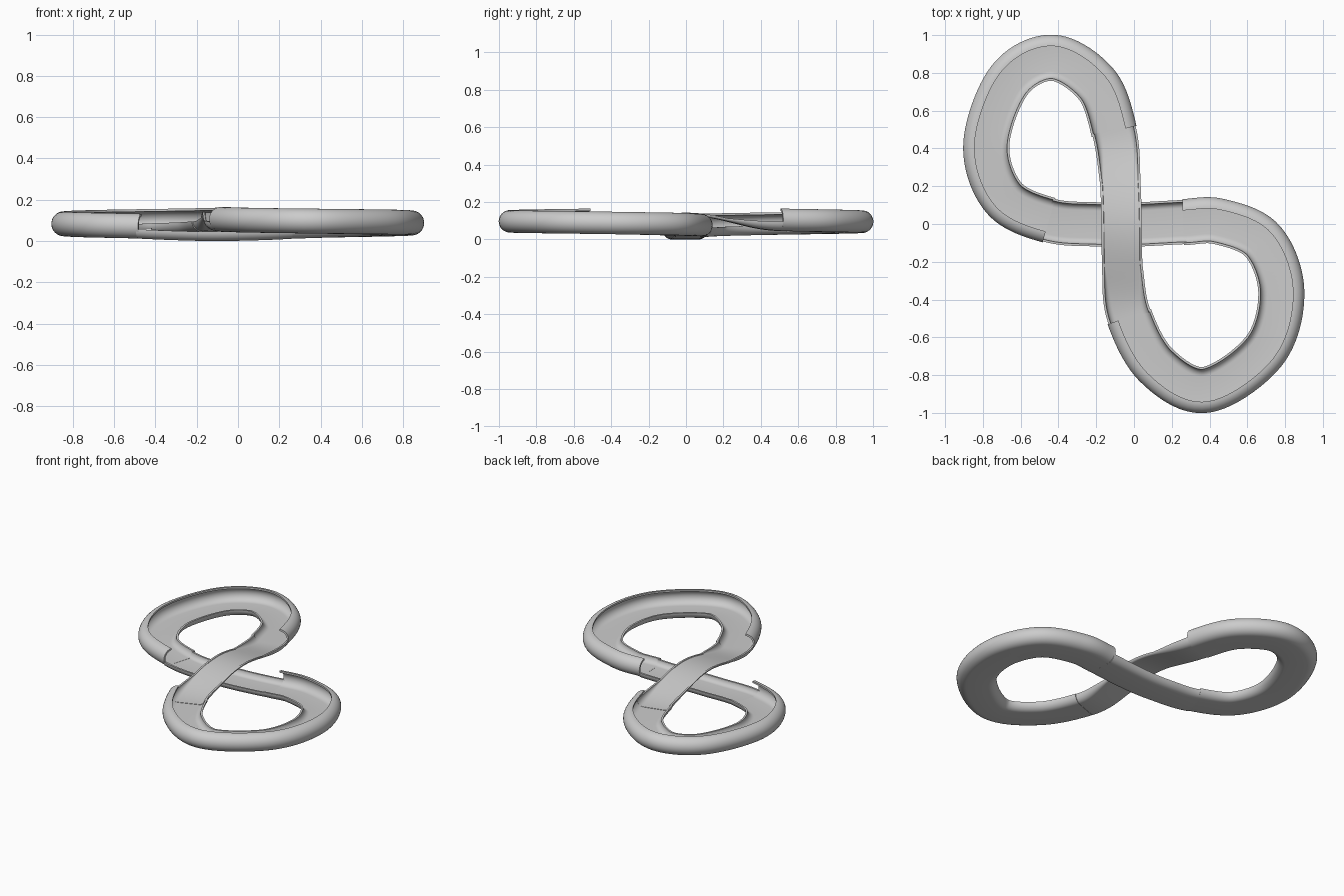
import bpy, bmesh, math
from mathutils import Vector

if "Cube" in bpy.data.objects:
    bpy.data.objects.remove(bpy.data.objects["Cube"])

# Centre line of the figure-eight circuit (closed)
PATH = [(-.065, 0), (-.075, .25), (-.105, .49), (-.20, .74), (-.43, .88),
        (-.66, .76), (-.782, .42), (-.69, .14), (-.45, .02), (-.20, -.002),
        (0, -.003), (.26, .01), (.45, .013), (.68, -.09), (.78, -.36),
        (.69, -.67), (.38, -.878), (.12, -.75), (-.025, -.49), (-.06, -.25)]
P = [Vector(p) for p in PATH]
T = .012  # sheet thickness


def spline(u):
    """Catmull-Rom point and tangent at control-point parameter u."""
    i, t = math.floor(u), u - math.floor(u)
    a, b, c, d = (P[(i + k) % len(P)] for k in (-1, 0, 1, 2))
    c1, c2, c3 = c - a, 2 * a - 5 * b + 4 * c - d, 3 * b - a - 3 * c + d
    pos = .5 * (2 * b + c1 * t + c2 * t * t + c3 * t ** 3)
    tan = .5 * (c1 + 2 * c2 * t + 3 * c3 * t * t)
    return pos, tan.normalized()


def side(w, r, ang, inset, n):
    """Half profile: floor edge, then a lip arc turning up by ang."""
    pts = []
    for k in range(n + 1):
        a = ang * k / n
        q = r - inset
        pts.append((w - r + q * math.sin(a), r - q * math.cos(a)))
    return pts


def profile(left, right):
    """Closed section from (width, radius, angle, steps) of each side."""
    def sheet(inset):
        l = side(*left[:3], inset, left[3])
        r = side(*right[:3], inset, right[3])
        return [(-x, z) for x, z in reversed(l)] + r
    return sheet(0) + sheet(T)[::-1]


def sweep(name, u0, u1, steps, section):
    """section(s) -> left side, right side, bottom height, for s in 0..1."""
    bm = bmesh.new()
    rings = []
    for k in range(steps + 1):
        s = k / steps
        pos, tan = spline(u0 + (u1 - u0) * s)
        right = Vector((tan.y, -tan.x))
        l, r, z0 = section(s)
        rings.append([bm.verts.new((*(pos + right * x), z + z0))
                      for x, z in profile(l, r)])
    n = len(rings[0])
    for a, b in zip(rings, rings[1:]):
        for j in range(n):
            bm.faces.new((a[j], a[(j + 1) % n], b[(j + 1) % n], b[j]))
    # end caps as quad strips between outer and inner skin
    for ring in (rings[0], rings[-1]):
        for j in range(n // 2 - 1):
            bm.faces.new((ring[j], ring[j + 1], ring[n - 2 - j], ring[n - 1 - j]))
    bmesh.ops.recalc_face_normals(bm, faces=bm.faces)
    me = bpy.data.meshes.new(name)
    bm.to_mesh(me)
    bm.free()
    ob = bpy.data.objects.new(name, me)
    bpy.context.collection.objects.link(ob)
    bpy.ops.object.select_all(action='DESELECT')
    ob.select_set(True)
    bpy.context.view_layer.objects.active = ob
    bpy.ops.object.shade_smooth_by_angle(angle=math.radians(35))


WALL = (.122, .06, math.pi, 16)      # curled-over outer wall
LIP = (.122, .05, math.pi / 2, 8)    # low inner lip


def slope(s, a, m, b):
    return a + (m - a) * 2 * s if s < .5 else m + (b - m) * (2 * s - 1)


def straight(s):
    rim = (.117, .045, math.pi / 2, 8)
    return rim, rim, .012 * abs(2 * s - 1) ** 2


def bridge(s):
    f = (1 + math.cos(math.pi * (2 * s - 1))) / 2   # 0 at ends, 1 at crown
    g = min(1, f * 1.6)
    edge = (.117 - .01 * g, .048 - .032 * g, math.pi / 2, 8)
    return edge, edge, .047 + .08 * f


# Two banked lobes, the lower straight and the bridge over it
sweep("upper_lobe", 2, 8, 72, lambda s: (LIP, WALL, slope(s, .045, .03, .012)))
sweep("lower_lobe", 11, 18, 80, lambda s: (WALL, LIP, slope(s, .012, .03, .045)))
sweep("lower_straight", 7.95, 11.05, 30, straight)
sweep("bridge", 17.95, 22.05, 48, bridge)
